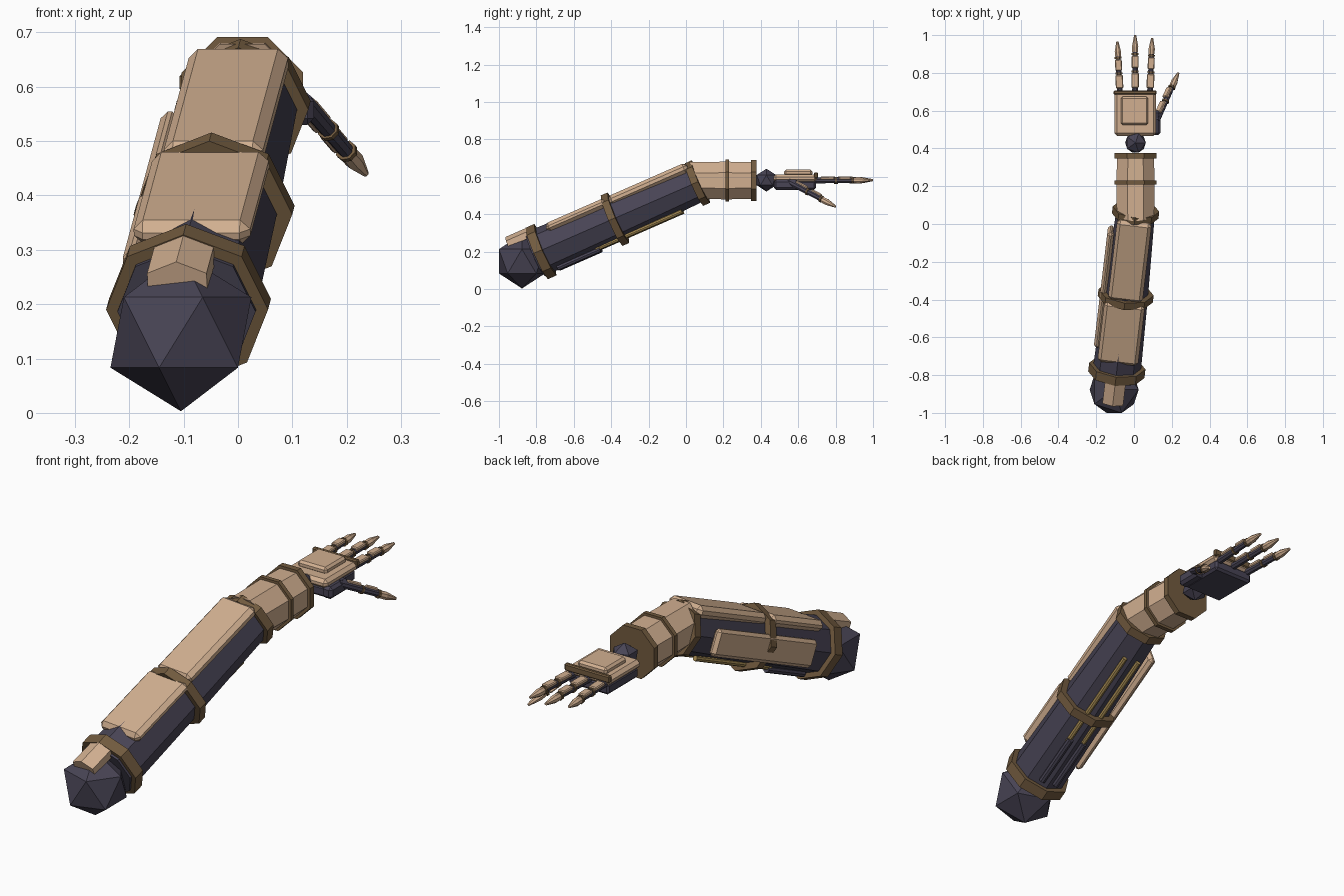
import bpy
import bmesh
import math
from mathutils import Matrix, Vector

old = bpy.data.objects.get("Cube")
if old:
    bpy.data.objects.remove(old)


def material(name, rgb):
    m = bpy.data.materials.new(name)
    m.use_nodes = True
    m.diffuse_color = (*rgb, 1)
    m.node_tree.nodes["Principled BSDF"].inputs["Base Color"].default_value = (*rgb, 1)
    return m


TAN = material("tan_armor", (0.64, 0.43, 0.28))
DARK = material("dark_metal", (0.065, 0.058, 0.09))
BRONZE = material("bronze", (0.17, 0.105, 0.05))
GOLD = material("gold", (0.40, 0.27, 0.09))


def frame(origin, direction, roll=0):
    """Local frame whose y axis runs along direction and z points up."""
    y = Vector(direction).normalized()
    x = y.cross(Vector((0, 0, 1))).normalized()
    z = x.cross(y)
    m = Matrix((x, y, z)).transposed().to_4x4()
    return Matrix.Translation(origin) @ m @ Matrix.Rotation(roll, 4, "Y")


def finish(name, bm, mat, matrix):
    bmesh.ops.recalc_face_normals(bm, faces=bm.faces)
    bm.transform(matrix)
    mesh = bpy.data.meshes.new(name)
    bm.to_mesh(mesh)
    bm.free()
    mesh.materials.append(mat)
    ob = bpy.data.objects.new(name, mesh)
    bpy.context.collection.objects.link(ob)
    return ob


def tube(name, stations, mat, matrix, sides=8, turn=0.0, shear=0.0, x=0, z=0):
    """Loft of polygons; stations are (y, radius); shear slants the first one."""
    bm = bmesh.new()
    rings = []
    for i, (y, r) in enumerate(stations):
        ring = []
        for k in range(sides):
            a = math.tau * k / sides + turn
            slant = shear * r * math.sin(a) if i == 0 else 0
            ring.append(bm.verts.new((x + r * math.cos(a), y + slant, z + r * math.sin(a))))
        rings.append(ring)
    for a, b in zip(rings, rings[1:]):
        for k in range(sides):
            n = (k + 1) % sides
            bm.faces.new((a[k], a[n], b[n], b[k]))
    bm.faces.new(rings[0])
    bm.faces.new(rings[-1])
    return finish(name, bm, mat, matrix)


def box(name, lo, hi, mat, matrix=Matrix(), bevel=0.0):
    bm = bmesh.new()
    bmesh.ops.create_cube(bm, size=1)
    for v in bm.verts:
        v.co = [(a + b) / 2 + c * (b - a) for a, b, c in zip(lo, hi, v.co)]
    if bevel:
        bmesh.ops.bevel(bm, geom=bm.edges[:], offset=bevel, segments=1, affect="EDGES")
    return finish(name, bm, mat, matrix)


def ball(name, center, radius):
    bm = bmesh.new()
    bmesh.ops.create_icosphere(bm, subdivisions=1, radius=radius)
    return finish(name, bm, DARK, Matrix.Translation(center))


# Shoulder ball and tilted arm core
ball("shoulder_ball", (-0.105, -0.877, 0.148), 0.145)
arm = frame((-0.091, -0.775, 0.2), (0.119, 1, 0.438))
tube("arm_core", [(-0.035, 0.128), (0.434, 0.118), (0.93, 0.102)], DARK, arm)

# Collars around the arm
for name, s, r, half in (("shoulder", 0, 0.15, 0.025), ("elbow", 0.434, 0.147, 0.02),
                         ("forearm", 0.918, 0.124, 0.02)):
    tube(name + "_collar", [(s - half, r), (s + half, r)], BRONZE, arm)

# Ridged shoulder cap
bm = bmesh.new()
profile = [(-0.055, 0.09), (-0.055, 0.125), (0, 0.148), (0.055, 0.125), (0.055, 0.09)]
face = bm.faces.new([bm.verts.new((x, -0.145, z)) for x, z in profile])
out = bmesh.ops.extrude_face_region(bm, geom=[face])
bmesh.ops.translate(bm, vec=(0, 0.12, 0),
                    verts=[g for g in out["geom"] if isinstance(g, bmesh.types.BMVert)])
finish("shoulder_cap", bm, TAN, arm)

# Armour plates on the top and outer side
box("upper_plate", (-0.108, 0.085, 0.075), (0.108, 0.435, 0.124), TAN, arm, 0.018)
box("lower_plate", (-0.092, 0.45, 0.07), (0.092, 0.91, 0.124), TAN, arm, 0.018)
box("side_plate", (-0.136, 0.13, -0.075), (-0.1, 0.80, 0.045), TAN, arm, 0.014)

# Paired rods underneath
for side, x in (("right", -0.035), ("left", 0.035)):
    tube(side + "_dark_rod", [(0.05, 0.015), (0.30, 0.015)], DARK, arm, x=x, z=-0.118)
    tube(side + "_gold_rod", [(0.28, 0.012), (0.785, 0.012)], GOLD, arm, x=x, z=-0.108)

# Level forearm with flat top and two collars
FLAT = math.pi / 8
wrist = Matrix.Translation((0.008, 0, 0.58))
tube("forearm", [(0.06, 0.107), (0.22, 0.109), (0.36, 0.106)], TAN, wrist,
     turn=FLAT, shear=-0.44)
tube("middle_cuff", [(0.21, 0.121), (0.23, 0.121)], BRONZE, wrist, turn=FLAT)
tube("wrist_cuff", [(0.348, 0.12), (0.376, 0.12)], BRONZE, wrist, turn=FLAT)
ball("wrist_ball", (0.008, 0.43, 0.582), 0.061)

# Palm, back plate and knuckle bar
box("palm", (-0.095, 0.475, 0.53), (0.108, 0.695, 0.58), DARK, bevel=0.01)
box("hand_back", (-0.104, 0.467, 0.572), (0.116, 0.70, 0.613), TAN, bevel=0.014)
box("hand_pad", (-0.07, 0.525, 0.605), (0.075, 0.675, 0.638), TAN, bevel=0.01)
box("knuckle_bar", (-0.108, 0.685, 0.592), (0.12, 0.706, 0.624), BRONZE, bevel=0.005)
box("thumb_mount", (0.09, 0.47, 0.53), (0.14, 0.60, 0.585), DARK, bevel=0.012)


def finger(name, start, end, roll=0):
    """Dark core, bronze joints, two armour plates and a tapered tip."""
    start, end = Vector(start), Vector(end)
    m = frame(start, end - start, roll)
    n = (end - start).length
    tube(name + "_core", [(-0.02, 0.017), (0.72 * n, 0.014)], DARK, m, turn=FLAT)
    for i, (a, b, w) in enumerate(((0.07, 0.33, 0.02), (0.42, 0.64, 0.018))):
        box(f"{name}_plate_{i + 1}", (-w, a * n, 0.004), (w, b * n, 0.021), TAN, m, 0.004)
        tube(f"{name}_joint_{i + 1}", [(b * n + 0.004, 0.02), (b * n + 0.014, 0.02)],
             BRONZE, m, turn=FLAT)
    tube(name + "_tip", [(0.70 * n, 0.017), (0.8 * n, 0.018), (n, 0.006)], TAN, m, turn=FLAT)


# Three fingers and the thumb
finger("outer_finger", (-0.075, 0.70, 0.58), (-0.088, 0.967, 0.582))
finger("middle_finger", (0.006, 0.70, 0.58), (0.006, 1.0, 0.582))
finger("inner_finger", (0.085, 0.70, 0.58), (0.096, 0.985, 0.582))
finger("thumb", (0.128, 0.565, 0.565), (0.235, 0.80, 0.44), math.radians(-55))
